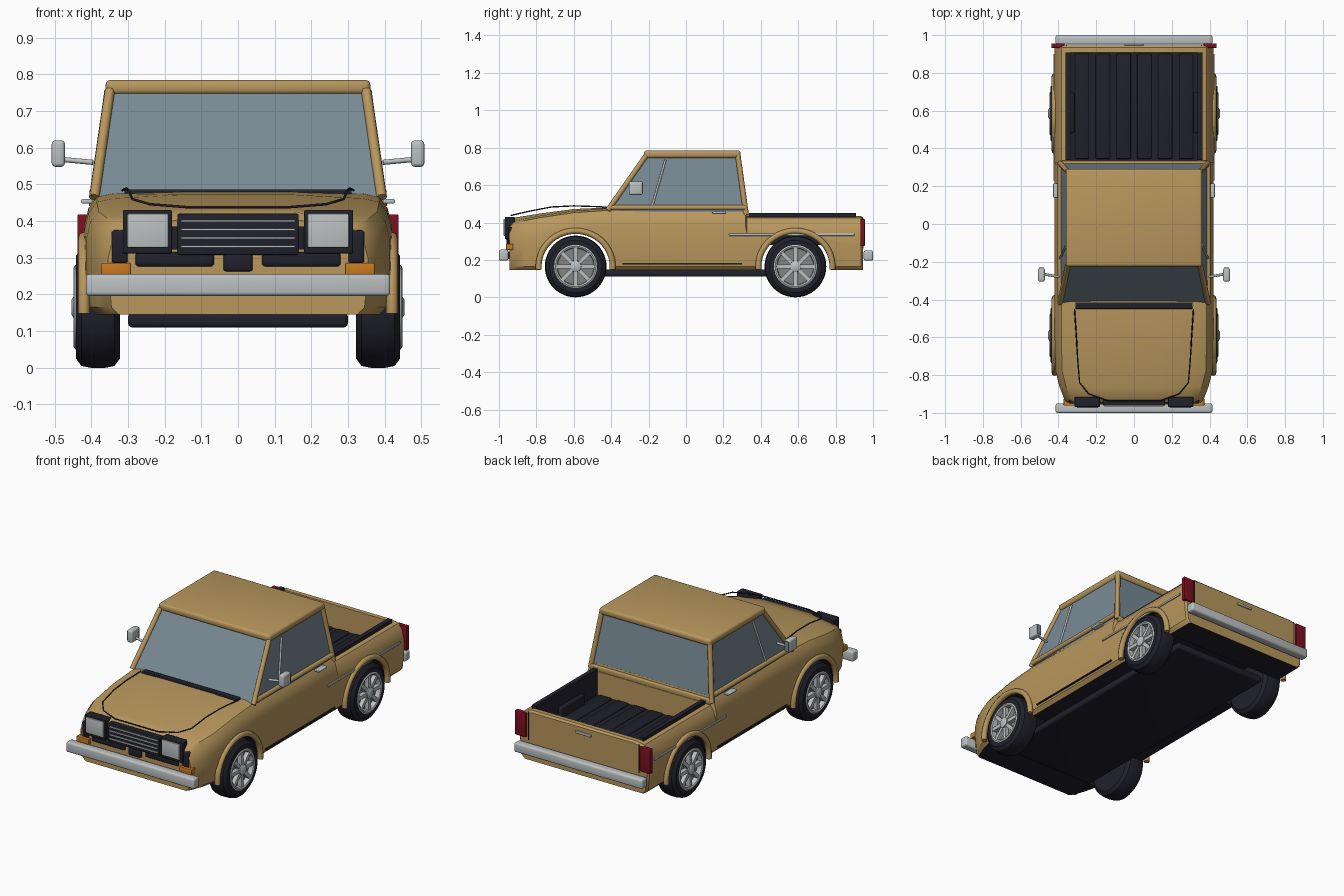
import bpy, bmesh, math
from mathutils import Matrix, Vector

cube = bpy.data.objects.get("Cube")
if cube:
    bpy.data.objects.remove(cube, do_unlink=True)


def material(name, r, g, b):
    m = bpy.data.materials.new(name)
    m.use_nodes = True
    m.diffuse_color = (r, g, b, 1)
    m.node_tree.nodes["Principled BSDF"].inputs["Base Color"].default_value = (r, g, b, 1)
    return m


TAN = material("tan paint", 0.48, 0.31, 0.11)
DARK = material("black trim", 0.015, 0.015, 0.024)
GLASS = material("blue grey glass", 0.19, 0.255, 0.30)
CHROME = material("light metal", 0.50, 0.53, 0.53)
STEEL = material("wheel grey", 0.22, 0.23, 0.23)
RED = material("tail red", 0.20, 0.005, 0.015)
ORANGE = material("indicator orange", 0.60, 0.20, 0.015)


def finish(name, bm, mat, smooth=True):
    bmesh.ops.recalc_face_normals(bm, faces=bm.faces)
    me = bpy.data.meshes.new(name)
    bm.to_mesh(me)
    bm.free()
    me.materials.append(mat)
    ob = bpy.data.objects.new(name, me)
    bpy.context.collection.objects.link(ob)
    if smooth:
        select(ob)
        bpy.ops.object.shade_smooth_by_angle(angle=math.radians(35))
    return ob


def select(ob):
    bpy.ops.object.select_all(action="DESELECT")
    ob.select_set(True)
    bpy.context.view_layer.objects.active = ob


def box(name, lo, hi, mat, bevel=0):
    """Box from two corners, with optional rounded edges."""
    lo, hi = Vector(lo), Vector(hi)
    bm = bmesh.new()
    place = Matrix.Translation((lo + hi) / 2) @ Matrix.Diagonal((*(hi - lo), 1))
    bmesh.ops.create_cube(bm, size=1, matrix=place)
    if bevel:
        bmesh.ops.bevel(bm, geom=bm.edges[:], offset=bevel, segments=3, profile=0.5, affect="EDGES")
    return finish(name, bm, mat, bool(bevel))


def pair(name, lo, hi, mat, bevel=0):
    """The same box on both sides of the truck."""
    box("left_" + name, lo, hi, mat, bevel)
    box("right_" + name, (-hi[0], lo[1], lo[2]), (-lo[0], hi[1], hi[2]), mat, bevel)


def tube(name, pts, radius, mat):
    cu = bpy.data.curves.new(name, "CURVE")
    cu.dimensions = "3D"
    cu.bevel_depth = radius
    cu.bevel_resolution = 2
    cu.use_fill_caps = True
    sp = cu.splines.new("POLY")
    sp.points.add(len(pts) - 1)
    for p, co in zip(sp.points, pts):
        p.co = (*co, 1)
    cu.materials.append(mat)
    ob = bpy.data.objects.new(name, cu)
    bpy.context.collection.objects.link(ob)
    select(ob)
    bpy.ops.object.convert(target="MESH")
    return ob


def skin(bm, rings, wrap=False):
    """Join closed rings of points with quads."""
    loops = [[bm.verts.new(p) for p in r] for r in rings]
    n = len(loops[0])
    for a, b in zip(loops, loops[1:] + (loops[:1] if wrap else [])):
        for i in range(n):
            bm.faces.new((a[i], a[(i + 1) % n], b[(i + 1) % n], b[i]))
    if not wrap:
        bm.faces.new(loops[0])
        bm.faces.new(loops[-1])


def lathe(name, profile, centre, mat, steps=40):
    """Turn an (x, radius) profile about an axle along x."""
    c = Vector(centre)
    rings = [[c + Vector((x, r * math.cos(t), r * math.sin(t)))
              for t in (math.tau * k / steps for k in range(steps))] for x, r in profile]
    bm = bmesh.new()
    skin(bm, rings)
    return finish(name, bm, mat)


def cut(ob, cutter):
    mod = ob.modifiers.new("cut", "BOOLEAN")
    mod.operation = "DIFFERENCE"
    mod.solver = "EXACT"
    mod.object = cutter
    select(ob)
    bpy.ops.object.modifier_apply(modifier=mod.name)
    bpy.data.objects.remove(cutter, do_unlink=True)


AXLES = (-0.59, 0.585)
HUB_Z, SILL = 0.165, 0.145


# Body shell: cross-sections of (y, half width, top height, crown)
def section(y, w, top, crown):
    half = [(w - 0.03, SILL), (w - 0.01, SILL + 0.02), (w, SILL + 0.12), (w, top - 0.09),
            (w - 0.012, top - 0.04), (w - 0.035, top - 0.01), (w - 0.08, top), (0.15, top + crown)]
    return [(x, y, z) for x, z in half] + [(-x, y, z) for x, z in reversed(half)]


stations = [(-0.945, 0.355, 0.385, 0.02), (-0.925, 0.37, 0.405, 0.02), (-0.86, 0.395, 0.42, 0.015),
            (-0.78, 0.415, 0.436, 0.012), (-0.6, 0.42, 0.462, 0.01), (-0.42, 0.42, 0.475, 0.005),
            (0.318, 0.42, 0.473, 0), (0.325, 0.42, 0.435, 0), (0.935, 0.42, 0.435, 0),
            (0.946, 0.41, 0.425, 0)]
bm = bmesh.new()
skin(bm, [section(*s) for s in stations])
body = finish("body_shell", bm, TAN)
for y in AXLES:
    cut(body, lathe("arch_cutter", [(-0.6, 0.19), (0.6, 0.19)], (0, y, HUB_Z), TAN, 64))
cut(body, box("bed_cutter", (-0.35, 0.338, 0.29), (0.35, 0.908, 0.7), TAN))
body.data.materials.append(DARK)
for f in body.data.polygons:
    near = min(math.hypot(f.center.y - y, f.center.z - HUB_Z) for y in AXLES)
    if f.normal.z < -0.9 or (near < 0.2 and abs(f.normal.x) < 0.3):
        f.material_index = 1
select(body)
bpy.ops.object.shade_smooth_by_angle(angle=math.radians(35))
box("chassis_plate", (-0.3, -0.74, 0.11), (0.3, 0.74, 0.15), DARK, 0.012)

# Cab: glass block, pillars, belt and roof
base = [(0.392, -0.418, 0.465), (0.392, 0.322, 0.44)]
head = [(0.35, -0.215, 0.755), (0.35, 0.278, 0.755)]
bm = bmesh.new()
skin(bm, [[base[0], base[1], (-0.392, *base[1][1:]), (-0.392, *base[0][1:])],
          [head[0], head[1], (-0.35, *head[1][1:]), (-0.35, *head[0][1:])]])
finish("cab_glass", bm, GLASS, False)
box("roof", (-0.361, -0.225, 0.745), (0.361, 0.292, 0.785), TAN, 0.014)
box("rear_window_sill", (-0.39, 0.305, 0.43), (0.39, 0.335, 0.462), TAN, 0.006)
box("cowl_vent", (-0.31, -0.45, 0.468), (0.31, -0.415, 0.486), DARK, 0.004)
for s, side in ((1, "left"), (-1, "right")):
    for (bx, by, bz), (hx, hy, hz), part in zip(base, head, ("front_pillar", "rear_pillar")):
        tube(f"{side}_{part}", [(s * bx, by, bz), (s * hx, hy, hz)], 0.0145, TAN)
    tube(f"{side}_window_sill", [(s * 0.392, -0.40, 0.48), (s * 0.392, 0.315, 0.48)], 0.014, TAN)
    tube(f"{side}_vent_divider", [(s * 0.391, -0.18, 0.49), (s * 0.359, -0.11, 0.735)], 0.006, CHROME)
    # Mirror on its arm
    tube(f"{side}_mirror_arm", [(s * 0.395, -0.28, 0.56), (s * 0.48, -0.265, 0.568)], 0.007, CHROME)

pair("mirror", (0.472, -0.305, 0.548), (0.508, -0.232, 0.62), CHROME, 0.01)
pair("mirror_glass", (0.477, -0.233, 0.555), (0.503, -0.229, 0.613), GLASS)
pair("door_handle", (0.395, 0.14, 0.448), (0.428, 0.215, 0.46), CHROME, 0.004)
pair("side_trim", (0.415, 0.23, 0.329), (0.426, 0.9, 0.341), CHROME, 0.003)
pair("sill_seam", (0.40, -0.34, 0.176), (0.42, 0.3, 0.183), DARK)

# Load bed: liner, ribs and rails
box("bed_floor", (-0.35, 0.338, 0.28), (0.35, 0.908, 0.298), DARK)
for i in range(6):
    x = -0.275 + 0.11 * i
    box(f"bed_rib_{i + 1}", (x - 0.038, 0.345, 0.295), (x + 0.038, 0.9, 0.308), DARK, 0.005)
pair("bed_liner_side", (0.335, 0.338, 0.29), (0.362, 0.908, 0.45), DARK)
pair("bed_wheel_box", (0.315, 0.48, 0.29), (0.345, 0.70, 0.365), DARK, 0.012)

# Wheels and arch lips
tyre = [(-0.06, 0.105), (-0.06, 0.14), (-0.045, 0.16), (-0.02, 0.165), (0.02, 0.165),
        (0.045, 0.16), (0.06, 0.14), (0.06, 0.113), (0.03, 0.108)]
rim = [(0.03, 0.113), (0.062, 0.115), (0.066, 0.108), (0.062, 0.1), (0.03, 0.096)]
for s, side in ((1, "left"), (-1, "right")):
    for y, end in zip(AXLES, ("front", "rear")):
        tag, c = f"{side}_{end}", Vector((s * 0.382, y, HUB_Z))
        lathe(tag + "_tyre", [(s * x, r) for x, r in tyre], c, DARK, 48)
        lathe(tag + "_rim", [(s * x, r) for x, r in rim], c, CHROME)
        lathe(tag + "_wheel_disc", [(s * 0.025, 0.106), (s * 0.036, 0.106)], c, STEEL)
        lathe(tag + "_hub", [(s * 0.03, 0.032), (s * 0.066, 0.03), (s * 0.072, 0.02)], c, CHROME, 20)
        bm = bmesh.new()
        for k in range(8):
            place = (Matrix.Translation(c + Vector((s * 0.048, 0, 0))) @ Matrix.Rotation(math.tau * k / 8, 4, "X")
                     @ Matrix.Translation((0, 0, 0.063)) @ Matrix.Diagonal((0.024, 0.021, 0.084, 1)))
            bmesh.ops.create_cube(bm, size=1, matrix=place)
        finish(tag + "_spokes", bm, CHROME, False)
        arc = [math.radians(-5 + 190 * k / 28) for k in range(29)]
        tube(tag + "_arch_lip", [(s * 0.42, y + 0.198 * math.cos(t), HUB_Z + 0.19 * math.sin(t))
                                 for t in arc], 0.016, TAN)

# Front: bumper, grille, lamps, lower intake, bonnet seam
box("front_bumper", (-0.415, -1.0, 0.196), (0.415, -0.95, 0.255), CHROME, 0.01)
pair("front_bumper_mount", (0.2, -0.96, 0.205), (0.26, -0.92, 0.245), DARK)
box("grille", (-0.165, -0.962, 0.308), (0.165, -0.93, 0.42), DARK, 0.004)
for i in range(4):
    z = 0.328 + 0.023 * i
    box(f"grille_bar_{i + 1}", (-0.155, -0.967, z), (0.155, -0.96, z + 0.006), CHROME)
box("grille_backing", (-0.2, -0.955, 0.322), (0.2, -0.93, 0.385), DARK)
pair("headlight_frame", (0.18, -0.968, 0.312), (0.314, -0.915, 0.43), DARK, 0.004)
pair("headlight_lens", (0.19, -0.975, 0.328), (0.302, -0.965, 0.42), CHROME, 0.003)
pair("lamp_surround", (0.3, -0.95, 0.285), (0.345, -0.92, 0.375), DARK, 0.008)
pair("lower_intake", (0.065, -0.955, 0.276), (0.28, -0.93, 0.315), DARK, 0.01)
box("intake_centre", (-0.04, -0.96, 0.263), (0.04, -0.93, 0.312), DARK, 0.008)
pair("indicator", (0.293, -0.962, 0.254), (0.372, -0.925, 0.286), ORANGE, 0.003)
seam = [(0.315, -0.45, 0.484), (0.305, -0.6, 0.489), (0.298, -0.72, 0.483), (0.288, -0.84, 0.46),
        (0.24, -0.9, 0.446), (0.14, -0.935, 0.438)]
tube("bonnet_seam", seam + [(-x, y, z) for x, y, z in reversed(seam)], 0.0035, DARK)

# Rear: bumper, tail lamps, tailgate details
box("rear_bumper", (-0.415, 0.95, 0.196), (0.415, 1.0, 0.25), CHROME, 0.01)
pair("tail_lamp", (0.368, 0.932, 0.275), (0.438, 0.956, 0.418), RED, 0.004)
box("tailgate_handle", (-0.05, 0.944, 0.385), (0.05, 0.953, 0.4), CHROME, 0.003)
pair("tailgate_seam", (0.355, 0.944, 0.26), (0.36, 0.948, 0.425), DARK)
